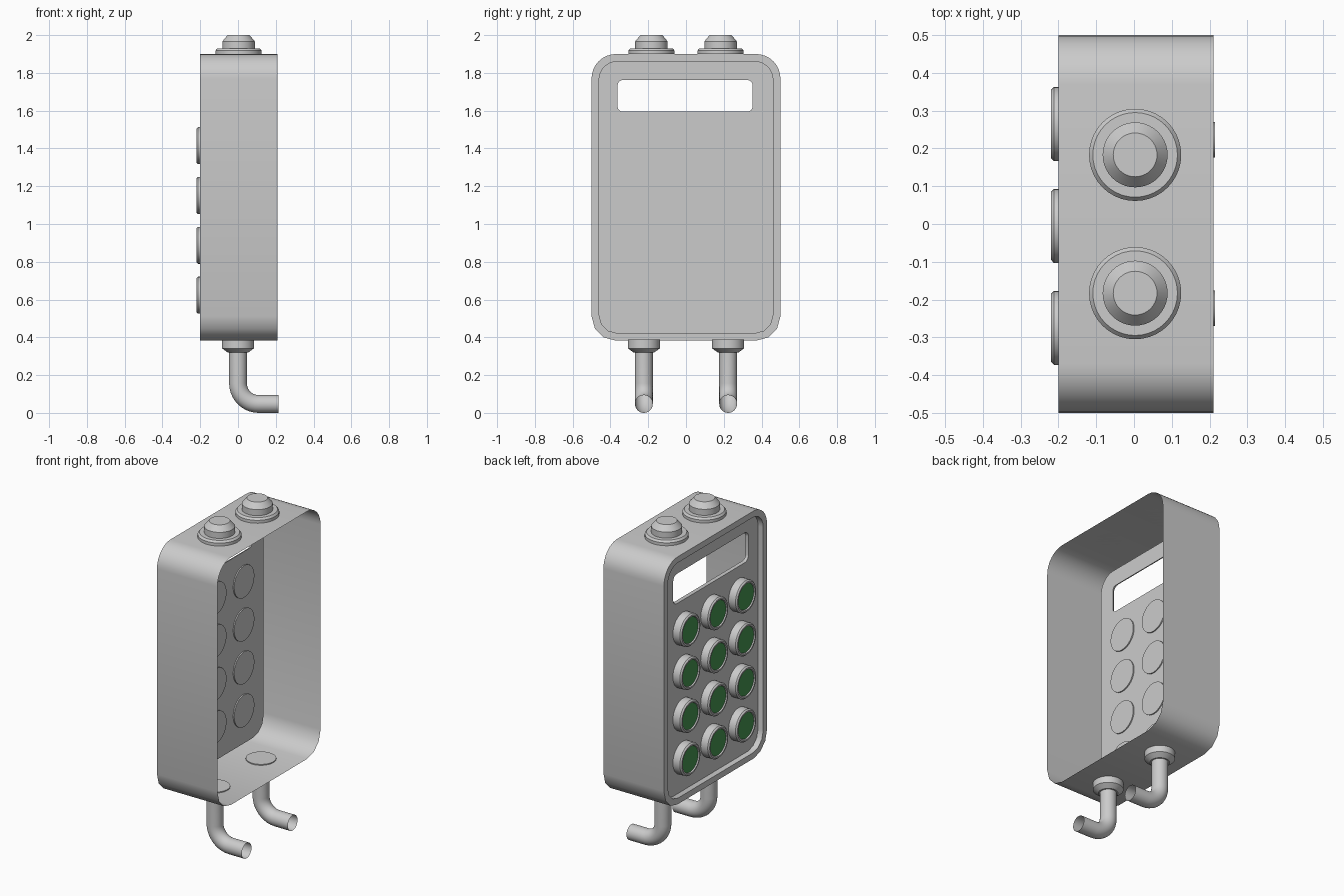
import bpy, bmesh
from math import sin, cos, pi
from mathutils import Vector, Matrix

if "Cube" in bpy.data.objects:
    bpy.data.objects.remove(bpy.data.objects["Cube"])


def finish(bm, name, color=None, angle=35):
    bmesh.ops.recalc_face_normals(bm, faces=bm.faces[:])
    me = bpy.data.meshes.new(name)
    bm.to_mesh(me)
    bm.free()
    ob = bpy.data.objects.new(name, me)
    bpy.context.collection.objects.link(ob)
    if color:
        mat = bpy.data.materials.get("green") or bpy.data.materials.new("green")
        mat.diffuse_color = color
        mat.use_nodes = True
        mat.node_tree.nodes["Principled BSDF"].inputs["Base Color"].default_value = mat.diffuse_color
        me.materials.append(mat)
    bpy.ops.object.select_all(action='DESELECT')
    ob.select_set(True)
    bpy.context.view_layer.objects.active = ob
    bpy.ops.object.shade_smooth_by_angle(angle=angle * pi / 180)
    return ob


def loft(bm, rings, cap_start=False, cap_end=False):
    vs = [[bm.verts.new(p) for p in ring] for ring in rings]
    n = len(vs[0])
    for a, b in zip(vs, vs[1:]):
        for i in range(n):
            j = (i + 1) % n
            bm.faces.new((a[i], a[j], b[j], b[i]))
    if cap_start:
        bm.faces.new(vs[0])
    if cap_end:
        bm.faces.new(vs[-1])
    return vs


def lathe(name, profile, loc, rot=Matrix(), n=40, caps=(True, True), color=None):
    bm = bmesh.new()
    m = Matrix.Translation(loc) @ rot
    rings = [[m @ Vector((r * cos(2 * pi * i / n), r * sin(2 * pi * i / n), h))
              for i in range(n)] for r, h in profile]
    loft(bm, rings, *caps)
    return finish(bm, name, color)


def outline(x, y0, y1, z0, z1, r, top=8, bottom=3):
    # rounded rectangle in the yz plane
    pts = []
    for k, (cy, cz, seg) in enumerate([(y1 - r, z1 - r, top), (y0 + r, z1 - r, top),
                                       (y0 + r, z0 + r, bottom), (y1 - r, z0 + r, bottom)]):
        for i in range(seg + 1):
            a = pi / 2 * (k + i / seg)
            pts.append(Vector((x, cy + r * cos(a), cz + r * sin(a))))
    return pts


FRONT, BACK = -0.165, -0.15
INSET = 0.037


def body(x, d=0.0):
    return outline(x, -0.5 + d, 0.5 - d, 0.382 + d, 1.9 - d, 0.13 - d * 0.8)


def window(x, d=0.0):
    return outline(x, -0.37 + d, 0.36 - d, 1.587 + d, 1.77 - d, 0.035 - d, 5, 5)


# thin case, open at the back, with a flat rim and a recess step
bm = bmesh.new()
loft(bm, [body(0.21), body(-0.2), body(-0.2, INSET), body(FRONT, INSET)])
finish(bm, "case_shell")

# keypad panel with window opening
bm = bmesh.new()
outer = loft(bm, [body(FRONT, INSET), body(BACK, INSET)])
inner = loft(bm, [window(FRONT), window(BACK, 0.008)])
for k in (0, 1):
    edges = []
    for ring in (outer[k], inner[k]):
        edges += [bm.edges.get((ring[i], ring[i - 1])) for i in range(len(ring))]
    bmesh.ops.triangle_fill(bm, use_beauty=True, edges=edges)
finish(bm, "keypad_panel")

# push buttons with recessed green faces
to_side = Matrix.Rotation(-pi / 2, 4, 'Y')
for row in range(4):
    for col in range(3):
        loc = (0, -0.005 + 0.27 * (col - 1), 0.623 + 0.264 * row)
        lathe(f"button_ring_{row}_{col}",
              [(0.098, 0.143), (0.098, 0.212), (0.09, 0.22), (0.081, 0.22), (0.078, 0.213)],
              loc, to_side, 32, (True, False))
        lathe(f"button_face_{row}_{col}", [(0.078, 0.213)], loc, to_side, 32,
              (True, False), (0.06, 0.3, 0.08, 1))

for side, s in (("left", -1), ("right", 1)):
    # top knobs
    lathe("top_knob_" + side,
          [(0.122, 1.9), (0.122, 1.918), (0.112, 1.93), (0.086, 1.93), (0.086, 1.967), (0.058, 2.0)],
          (0.003, 0.183 * s, 0))
    # bottom cable glands
    y = 0.223 * s
    lathe("cable_gland_" + side, [(0.085, 0.388), (0.085, 0.342), (0.055, 0.32)], (0, y, 0))
    # bent open pipes
    r, bend, n = 0.047, 0.11, 28
    path = [(0, 0.33, 0)]
    path += [(bend - bend * cos(a), r + bend - bend * sin(a), a)
             for a in (pi / 2 * i / 10 for i in range(11))]
    path.append((0.215, r, pi / 2))
    bm = bmesh.new()
    loft(bm, [[Vector((px + r * cos(t) * cos(a), y + r * sin(t), pz + r * cos(t) * sin(a)))
               for t in (2 * pi * i / n for i in range(n))] for px, pz, a in path])
    finish(bm, "bent_pipe_" + side)
